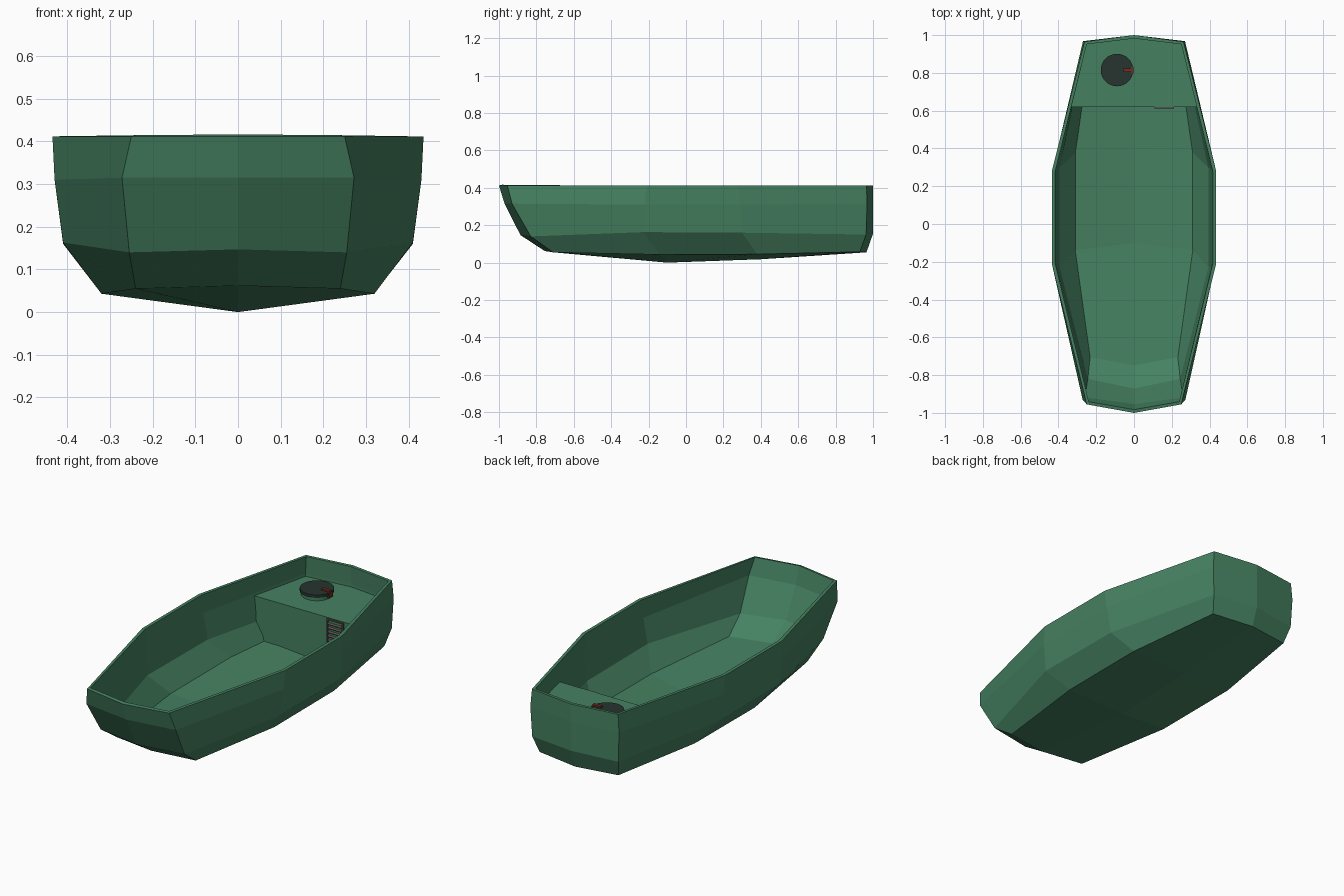
import bpy, bmesh
from math import radians
from mathutils import Vector

if "Cube" in bpy.data.objects:
    bpy.data.objects.remove(bpy.data.objects["Cube"])


def material(name, rgb):
    m = bpy.data.materials.new(name)
    m.diffuse_color = (*rgb, 1)
    m.use_nodes = True
    m.node_tree.nodes["Principled BSDF"].inputs["Base Color"].default_value = m.diffuse_color
    return m


GREEN = material("green_paint", (0.06, 0.22, 0.12))
DARK = material("dark_rubber", (0.02, 0.035, 0.03))
RED = material("red_handle", (0.16, 0.03, 0.015))
GREY = material("vent_metal", (0.10, 0.075, 0.07))


def finish(bm, name, mat):
    mesh = bpy.data.meshes.new(name)
    bm.to_mesh(mesh)
    bm.free()
    mesh.materials.append(mat)
    ob = bpy.data.objects.new(name, mesh)
    bpy.context.collection.objects.link(ob)
    return ob


def box(name, centre, size, mat, rot=(0, 0, 0)):
    bm = bmesh.new()
    bmesh.ops.create_cube(bm, size=1)
    bmesh.ops.scale(bm, vec=size, verts=bm.verts)
    ob = finish(bm, name, mat)
    ob.location, ob.rotation_euler = centre, rot
    return ob


def disc(name, centre, radius, depth, mat, sides=32):
    bm = bmesh.new()
    bmesh.ops.create_cone(bm, cap_ends=True, segments=sides, radius1=radius,
                          radius2=radius, depth=depth)
    ob = finish(bm, name, mat)
    ob.location = centre
    return ob


# Hull half outlines from rim to chine: bow centre, bow corner, fore, aft,
# stern corner, stern centre
levels = [
    [(0, -1, .412), (.25, -.955, .412), (.435, -.21, .412),
     (.435, .28, .412), (.262, .965, .412), (0, 1, .412)],
    [(0, -.97, .315), (.272, -.93, .315), (.43, -.22, .31),
     (.43, .29, .31), (.27, .968, .315), (0, 1, .315)],
    [(0, -.885, .147), (.255, -.83, .14), (.41, -.23, .163),
     (.41, .30, .16), (.262, .963, .15), (0, 1, .155)],
    [(0, -.755, .062), (.24, -.71, .055), (.32, -.14, .043),
     (.32, .38, .045), (.24, .93, .058), (0, .965, .055)],
]
keel = [(0, -.1, 0), (0, .4, .018)]

bm = bmesh.new()
for side in (1, -1):
    def row(points):
        return [bm.verts.new((x * side, y, z)) for x, y, z in points]
    rows = [row(level) for level in levels]
    k = row(keel)
    faces = []
    for a, b in zip(rows, rows[1:]):
        for i in range(5):
            faces.append((a[i], b[i], b[i + 1], a[i + 1]))
    c = rows[-1]
    # Shallow V bottom
    faces += [(c[0], k[0], c[2], c[1]), (k[0], k[1], c[3], c[2]),
              (k[1], c[5], c[4], c[3])]
    for f in faces:
        bm.faces.new(f if side > 0 else f[::-1])
bmesh.ops.remove_doubles(bm, verts=bm.verts, dist=1e-4)
bm.normal_update()
if min(bm.faces, key=lambda f: f.calc_center_median().z).normal.z > 0:
    bmesh.ops.reverse_faces(bm, faces=bm.faces)
hull = finish(bm, "hull", GREEN)
shell = hull.modifiers.new("shell", 'SOLIDIFY')
shell.thickness = 0.018
shell.offset = -1

# Stern deck and its front bulkhead
DECK = 0.30
bm = bmesh.new()
half = [(.338, .62), (.258, .957)]
top = [(x, y, DECK) for x, y in half] + [(0, .988, DECK)]
top += [(-x, y, DECK) for x, y in reversed(half)]
bm.faces.new([bm.verts.new(p) for p in top])
wall = [(.338, DECK), (.325, .16), (.272, .062)]
outline = wall + [(0, .045)] + [(-x, z) for x, z in reversed(wall)]
bm.faces.new([bm.verts.new((x, .62, z)) for x, z in reversed(outline)])
bmesh.ops.remove_doubles(bm, verts=bm.verts, dist=1e-4)
bmesh.ops.recalc_face_normals(bm, faces=bm.faces)
finish(bm, "stern_deck", GREEN)

# Round hatch with a lid and turning handle
disc("hatch_collar", (-.09, .815, DECK + .008), .08, .024, GREEN)
disc("hatch_lid", (-.09, .815, DECK + .027), .086, .016, DARK)
box("hatch_handle", (-.03, .813, DECK + .038), (.05, .018, .012), RED)
box("hatch_latch", (-.009, .813, DECK + .022), (.014, .034, .03), RED)

# Slatted vent on the bulkhead
for x in (.113, .207):
    box("vent_side", (x, .617, .225), (.008, .01, .14), GREY)
for z in (.157, .293):
    box("vent_rail", (.16, .617, z), (.10, .01, .008), GREY)
for i in range(5):
    box("vent_slat", (.16, .618, .18 + i * .0225), (.09, .014, .004), GREY,
        (radians(35), 0, 0))
